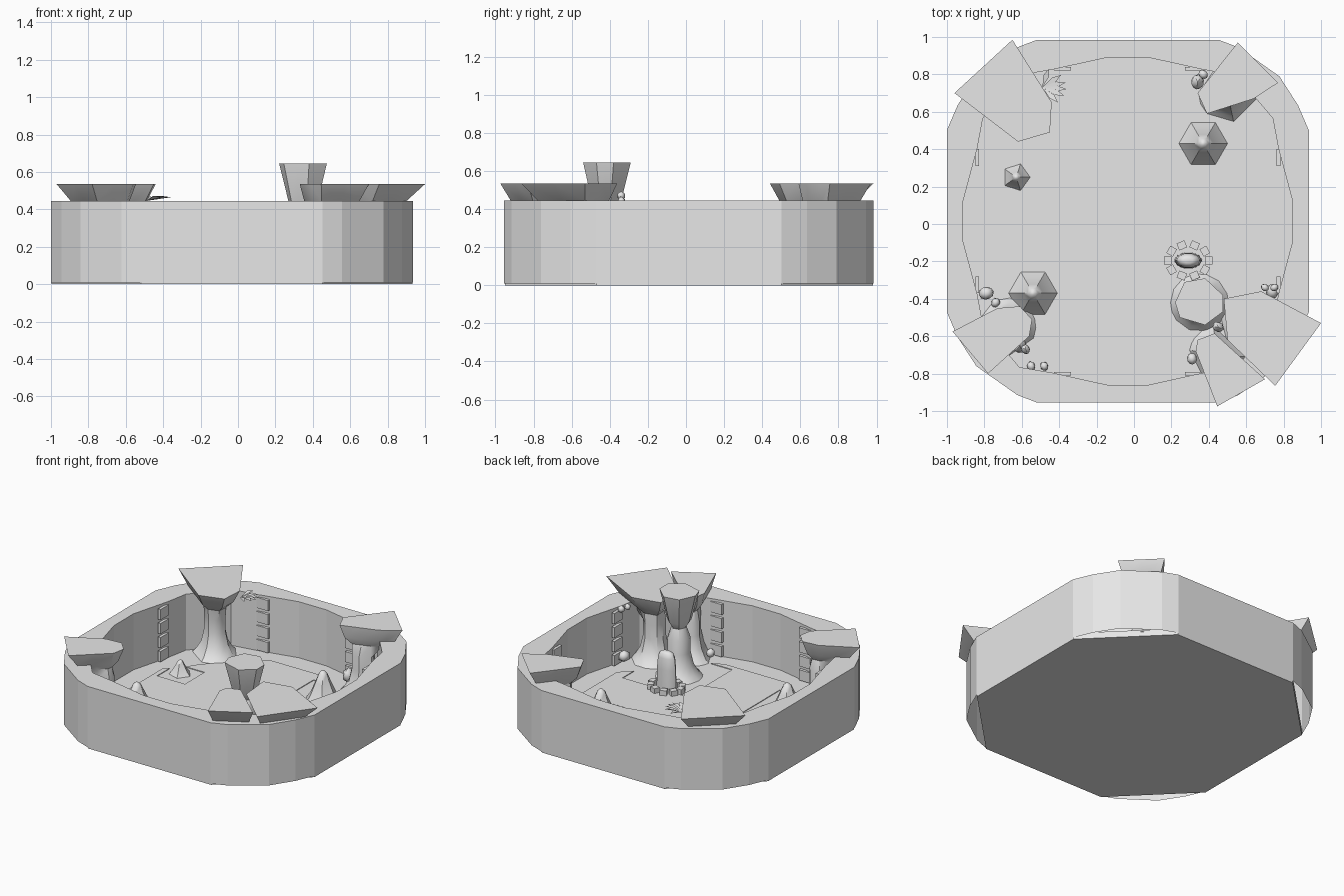
import bpy, bmesh, math, random
from mathutils import Vector, Matrix

if "Cube" in bpy.data.objects:
    bpy.data.objects.remove(bpy.data.objects["Cube"], do_unlink=True)

random.seed(4)
CENTRE = Vector((-.033, .015))
FLOOR = .045
RIM = .445

stone = bpy.data.materials.new("stone_grey")
stone.use_nodes = True
GREY = (.8, .8, .8, 1)
stone.diffuse_color = GREY
stone.node_tree.nodes["Principled BSDF"].inputs["Base Color"].default_value = GREY


def finish(name, bm, smooth=None):
    """Turn a bmesh into a named object with the stone material."""
    bmesh.ops.recalc_face_normals(bm, faces=bm.faces)
    mesh = bpy.data.meshes.new(name)
    bm.to_mesh(mesh)
    bm.free()
    mesh.materials.append(stone)
    obj = bpy.data.objects.new(name, mesh)
    bpy.context.collection.objects.link(obj)
    if smooth:
        bpy.ops.object.select_all(action='DESELECT')
        obj.select_set(True)
        bpy.context.view_layer.objects.active = obj
        bpy.ops.object.shade_smooth_by_angle(angle=math.radians(smooth))
    return obj


def loft(bm, rings):
    """Skin a stack of equal-length rings and cap both ends."""
    loops = [[bm.verts.new(p) for p in ring] for ring in rings]
    n = len(loops[0])
    for low, high in zip(loops, loops[1:]):
        for i in range(n):
            j = (i + 1) % n
            bm.faces.new((low[i], low[j], high[j], high[i]))
    bm.faces.new(loops[0][::-1])
    bm.faces.new(loops[-1])


def prism(name, points, z_low, z_high):
    bm = bmesh.new()
    loft(bm, [[(x, y, z) for x, y in points] for z in (z_low, z_high)])
    return finish(name, bm)


def four_way(quarter):
    """Mirror a quarter outline, listed from +x round to +y, into a full loop."""
    back = quarter[::-1]
    full = (quarter + [(-x, y) for x, y in back]
            + [(-x, -y) for x, y in quarter] + [(x, -y) for x, y in back])
    return [CENTRE + Vector(p) for p in full]


def oval(cx, cy, z, rx, ry, n):
    return [(cx + rx * math.cos(math.tau * i / n),
             cy + ry * math.sin(math.tau * i / n), z) for i in range(n)]


# Cave wall: a thick ring with a flat rim
outer = four_way([(.968, .485), (.91, .62), (.81, .775), (.59, .93), (.485, .97)])
inner = four_way([(.88, .11), (.805, .39), (.775, .55), (.69, .65),
                  (.58, .78), (.405, .81), (.11, .875)])
bm = bmesh.new()
rim_edges = []
for outline in (outer, inner):
    top = [bm.verts.new((p.x, p.y, RIM)) for p in outline]
    bottom = [bm.verts.new((p.x, p.y, .01)) for p in outline]
    for i in range(len(top)):
        j = (i + 1) % len(top)
        bm.faces.new((bottom[i], bottom[j], top[j], top[i]))
        rim_edges.append(bm.edges.get((top[i], top[j])))
bmesh.ops.triangle_fill(bm, edges=rim_edges, use_beauty=True)
finish("cave_wall", bm)

# Floor slab and the thin worn paving on it
prism("floor", four_way([(.965, .485), (.485, .965)]), 0, FLOOR)
paving = [(-.27, .745), (.2, .745), (.28, .66), (.135, .66), (.135, .195),
          (.6, .195), (.6, .4), (.7, .27), (.7, -.22), (.62, -.3), (.62, -.17),
          (.11, -.17), (.11, -.68), (.28, -.68), (.2, -.72), (-.3, -.72),
          (-.41, -.6), (-.32, -.6), (-.32, -.17), (-.765, -.17), (-.765, .25),
          (-.73, .27), (-.73, .13), (-.51, .13), (-.51, .35), (-.66, .35),
          (-.6, .44)]
prism("paving", paving, FLOOR, FLOOR + .005)


# Rock columns: spread foot, narrow waist, and a wide angular head
def column(name, axis, head, top, shoulder):
    axis = Vector(axis)
    corners = [Vector(p) for p in head]
    outline = []
    for a, b in zip(corners, corners[1:] + corners[:1]):
        outline += [a, (a + b) / 2]
    rings = []
    for z, radius in ((.03, .17), (.07, .13), (.13, .095), (.22, .075), (.32, .075)):
        ring = []
        for p in outline:
            q = axis + (p - axis).normalized() * radius
            ring.append((q.x, q.y, z))
        rings.append(ring)
    for z, spread in ((RIM - .05, shoulder * .6), (RIM, shoulder), (top, 1)):
        ring = []
        for p in outline:
            q = axis.lerp(p, spread)
            ring.append((q.x, q.y, z))
        rings.append(ring)
    bm = bmesh.new()
    loft(bm, rings)
    finish(name, bm, 32)


HEAD = .535
column("column_back_right", (-.62, .63),
       [(-.65, .985), (-.96, .7), (-.62, .44), (-.45, .49), (-.44, .65)], HEAD, .74)
column("column_back_left", (.5, .7),
       [(.555, .97), (.34, .7), (.39, .59), (.64, .67), (.77, .755)], HEAD, .8)
column("column_front_right", (-.68, -.55),
       [(-.97, -.575), (-.78, -.8), (-.56, -.6), (-.545, -.51), (-.61, -.44),
        (-.73, -.45)], HEAD, .74)
column("column_front_left", (.62, -.53),
       [(1, -.53), (.755, -.865), (.5, -.62), (.48, -.4), (.68, -.36)], HEAD, .74)
column("column_front_inner", (.45, -.7),
       [(.7, -.83), (.445, -.975), (.33, -.68), (.34, -.62), (.43, -.585)], HEAD, .8)
column("column_tall", (.35, -.42),
       [(.27, -.31), (.22, -.42), (.245, -.5), (.38, -.54), (.475, -.47),
        (.475, -.38), (.38, -.29)], .645, .62)


# Stalagmites standing on the floor
def stalagmite(name, x, y, radius, height, sides):
    bm = bmesh.new()
    profile = ((1, 0), (.72, .25), (.42, .65), (.22, .92), (.08, 1))
    loft(bm, [oval(x, y, FLOOR + height * h, radius * r, radius * r, sides)
              for r, h in profile])
    finish(name, bm, 50)


stalagmite("stalagmite_back", .37, .43, .13, .22, 6)
stalagmite("stalagmite_front", -.54, -.37, .13, .2, 6)
stalagmite("stalagmite_small", -.63, .25, .075, .1, 5)

# Standing stone with a ring of little blocks round its foot
SX, SY = .29, -.195
bm = bmesh.new()
loft(bm, [oval(SX, SY, z, .075 * s, .045 * s, 10)
          for z, s in ((.03, 1), (.2, .95), (.28, .85), (.31, .65), (.32, .35))])
finish("standing_stone", bm, 45)
bm = bmesh.new()
for x, y, z in oval(SX, SY, FLOOR + .015, .11, .085, 10):
    turn = Matrix.Rotation(math.atan2(y - SY, x - SX), 4, 'Z')
    place = Matrix.Translation((x, y, z)) @ turn @ Matrix.Diagonal((.04, .045, .05, 1))
    bmesh.ops.create_cube(bm, size=1, matrix=place)
finish("stone_ring", bm)


# Rubble and fungus lumps around the columns
def lumps(name, spots):
    bm = bmesh.new()
    for x, y, z, r in spots:
        spin = Matrix.Rotation(random.uniform(0, math.tau), 4, 'Z')
        squash = Matrix.Diagonal((1, .85, random.uniform(.9, 1.3), 1))
        bmesh.ops.create_icosphere(bm, subdivisions=1, radius=r,
                                   matrix=Matrix.Translation((x, y, z)) @ spin @ squash)
    finish(name, bm, 50)


lumps("rubble_front_left", [(.74, -.36, .1, .045), (.7, -.34, .47, .025),
                            (.75, -.34, .44, .025), (.45, -.55, .25, .035),
                            (.31, -.72, .1, .035)])
lumps("rubble_front_right", [(-.79, -.37, .09, .045), (-.74, -.42, .08, .03),
                             (-.61, -.65, .2, .045), (-.58, -.67, .3, .03)])
lumps("pebbles", [(-.55, -.76, .07, .028), (-.48, -.76, .07, .028)])
lumps("rubble_back_left", [(.34, .76, .1, .045), (.37, .8, .25, .03)])

# Fern sprouting from the back right column
bm = bmesh.new()
for angle in (-50, -25, -5, 15, 40, 75):
    a = math.radians(angle)
    along = Vector((math.cos(a), math.sin(a) * .8, .15))
    side = Vector((-math.sin(a), math.cos(a), 0)) * .015
    root = Vector((-.49, .73, .445))
    middle = root + along * .08 + Vector((0, 0, .015))
    tip = root + along * .13
    bm.faces.new([bm.verts.new(p) for p in (root, middle - side, tip, middle + side)])
finish("fern", bm)

# Worn wall posts made of stacked blocks, beside every corner
bm = bmesh.new()
for sx in (-1, 1):
    for sy in (-1, 1):
        for x, y, width, depth in ((.805, .34, .02, .09), (.35, .815, .09, .02)):
            for level in range(4):
                p = CENTRE + Vector((sx * x, sy * y))
                place = (Matrix.Translation((p.x, p.y, .09 + level * .1))
                         @ Matrix.Diagonal((width, depth, .075, 1)))
                bmesh.ops.create_cube(bm, size=1, matrix=place)
finish("wall_posts", bm)
